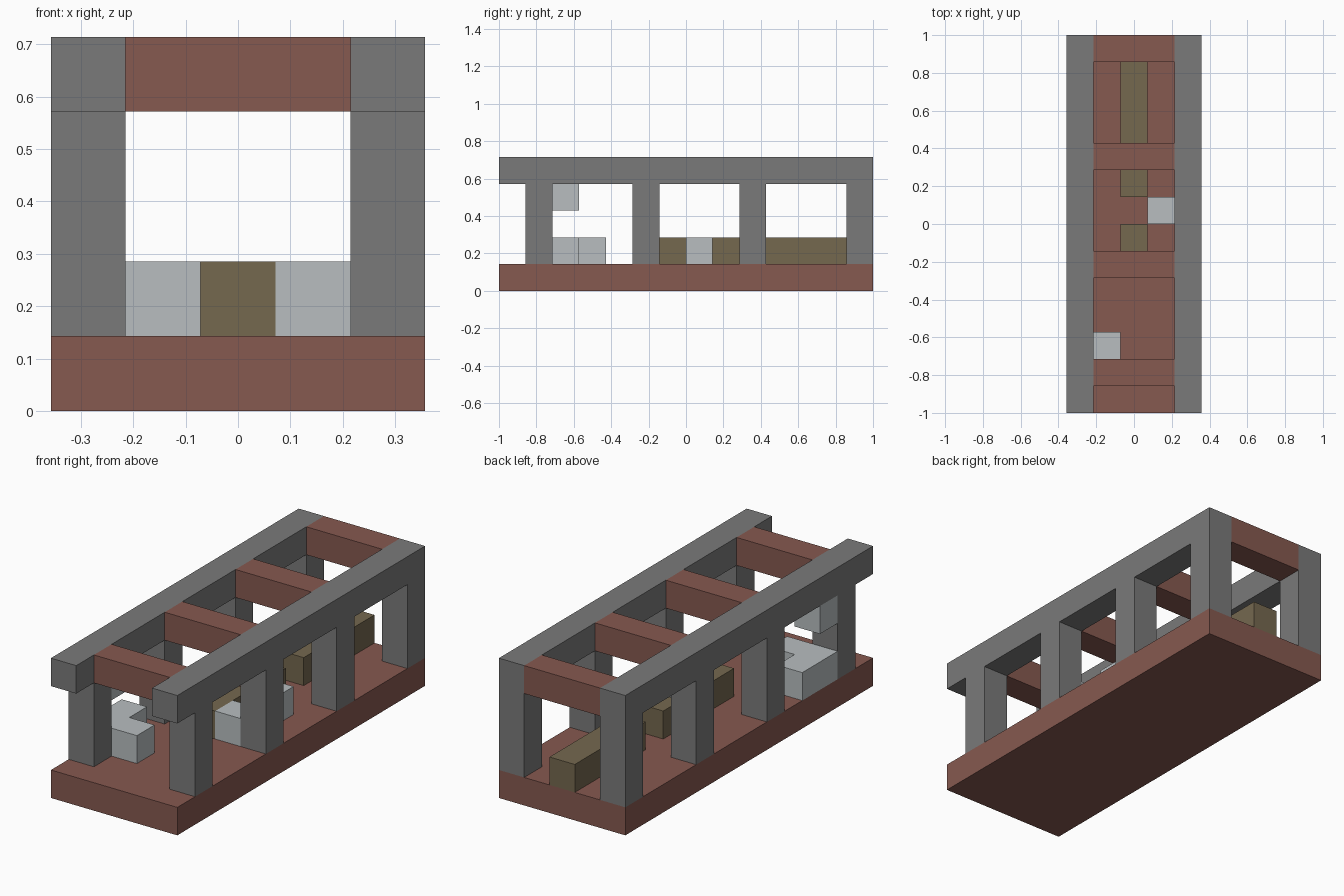
import bpy

old = bpy.data.objects.get("Cube")
if old:
    bpy.data.objects.remove(old, do_unlink=True)

U = 1 / 7                      # one block
WIDTH, LENGTH = 5, 14          # footprint in blocks


def material(name, color):
    m = bpy.data.materials.new(name)
    m.use_nodes = True
    rgba = (*color, 1)
    m.diffuse_color = rgba
    m.node_tree.nodes["Principled BSDF"].inputs["Base Color"].default_value = rgba
    return m


RED = material("red_clay", (0.24, 0.10, 0.08))
GRAY = material("dark_gray_stone", (0.195, 0.195, 0.195))
PALE = material("pale_gray_stone", (0.48, 0.515, 0.53))
OLIVE = material("olive_brown", (0.178, 0.138, 0.078))


def box(name, mat, low, high):
    """Box between two corners given in whole blocks."""
    shift = (WIDTH / 2, LENGTH / 2, 0)
    center = [((a + b) / 2 - s) * U for a, b, s in zip(low, high, shift)]
    bpy.ops.mesh.primitive_cube_add(size=1, location=center)
    obj = bpy.context.object
    obj.name = name
    obj.scale = [(b - a) * U for a, b in zip(low, high)]
    bpy.ops.object.transform_apply(location=False, rotation=False, scale=True)
    obj.data.materials.append(mat)
    return obj


# Floor slab
box("floor", RED, (0, 0, 0), (WIDTH, LENGTH, 1))

# Two long rails on rows of posts
for side, x in (("right", 0), ("left", 4)):
    box(f"{side}_rail", GRAY, (x, 0, 4), (x + 1, LENGTH, 5))
    for i, y in enumerate(range(1, LENGTH, 4), 1):
        box(f"{side}_post_{i}", GRAY, (x, y, 1), (x + 1, y + 1, 4))

# Crossbeams between the rails
for i, y in enumerate(range(1, LENGTH, 4), 1):
    box(f"crossbeam_{i}", RED, (1, y, 4), (4, y + 1, 5))

# Low olive blocks along the middle of the floor
for i, (start, end) in enumerate(((5, 7), (8, 9), (10, 14)), 1):
    box(f"middle_block_{i}", OLIVE, (2, start, 1), (3, end, 2))

# Pale stones: an L on the floor, one hung under the rail, two by the middle
box("corner_stone_long", PALE, (0, 2, 1), (1, 4, 2))
box("corner_stone_short", PALE, (1, 2, 1), (2, 3, 2))
box("hanging_stone", PALE, (0, 2, 3), (1, 3, 4))
for i, y in enumerate((5, 7), 1):
    box(f"side_stone_{i}", PALE, (3, y, 1), (4, y + 1, 2))
